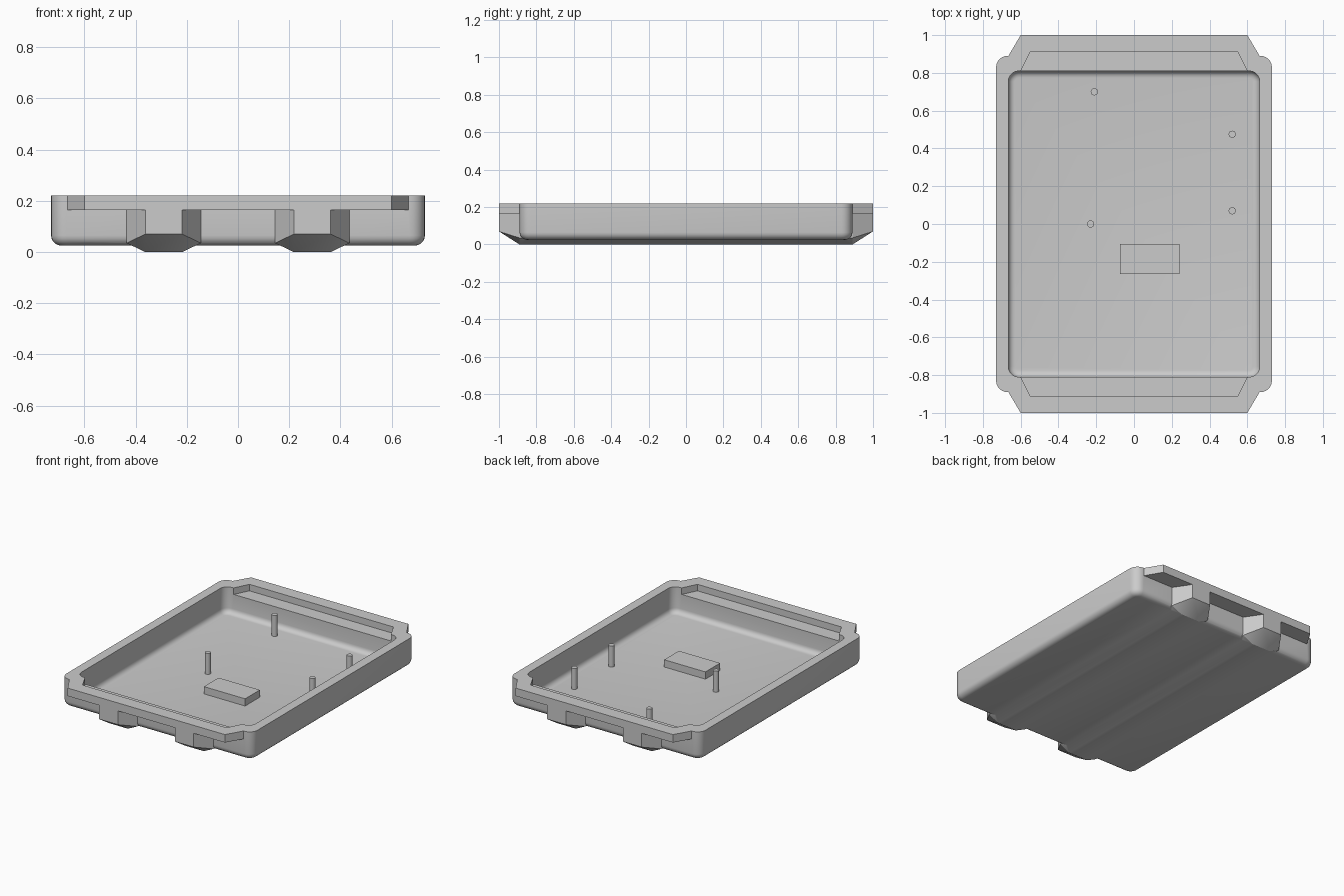
import bpy
import bmesh
from mathutils import Vector

cube = bpy.data.objects.get("Cube")
if cube:
    bpy.data.objects.remove(cube, do_unlink=True)

grey = bpy.data.materials.new("plain grey")
grey.use_nodes = True
grey.diffuse_color = (0.6, 0.6, 0.6, 1)
grey.node_tree.nodes["Principled BSDF"].inputs["Base Color"].default_value = (0.6, 0.6, 0.6, 1)


def finish(name, bm):
    bmesh.ops.recalc_face_normals(bm, faces=bm.faces)
    mesh = bpy.data.meshes.new(name)
    bm.to_mesh(mesh)
    bm.free()
    mesh.materials.append(grey)
    obj = bpy.data.objects.new(name, mesh)
    bpy.context.collection.objects.link(obj)
    return obj


def box(bm, low, high):
    low, high = Vector(low), Vector(high)
    made = bmesh.ops.create_cube(bm, size=1)
    for v in made["verts"]:
        v.co = (low + high) / 2 + v.co * (high - low)


def tub(name, half_x, half_y, bottom, top, corner, fillet):
    """Box with rounded upright corners and a rounded bottom rim."""
    bm = bmesh.new()
    box(bm, (-half_x, -half_y, bottom), (half_x, half_y, top))
    upright = [e for e in bm.edges if abs(e.verts[0].co.z - e.verts[1].co.z) > 0.01]
    bmesh.ops.bevel(bm, geom=upright, offset=corner, segments=6, profile=0.5, affect='EDGES')
    rim = [e for e in bm.edges if all(abs(v.co.z - bottom) < 1e-5 for v in e.verts)]
    bmesh.ops.bevel(bm, geom=rim, offset=fillet, segments=5, profile=0.5, affect='EDGES')
    return finish(name, bm)


def hull(name, points):
    bm = bmesh.new()
    for p in points:
        bm.verts.new(p)
    bmesh.ops.convex_hull(bm, input=bm.verts)
    bmesh.ops.dissolve_limit(bm, angle_limit=0.001, verts=bm.verts, edges=bm.edges)
    return finish(name, bm)


def combine(target, tool, operation):
    mod = target.modifiers.new(operation, 'BOOLEAN')
    mod.object, mod.operation, mod.solver = tool, operation, 'EXACT'
    bpy.context.view_layer.objects.active = target
    bpy.ops.object.modifier_apply(modifier=mod.name)
    bpy.data.objects.remove(tool, do_unlink=True)


# Rounded tray body
tray = tub("tray_body", 0.73, 0.89, 0.025, 0.22, 0.06, 0.04)

# Tapered lips at the front and back
for s in (-1, 1):
    lip = hull("lip", [(x * w, s * y, z) for x in (-1, 1) for z in (0.165, 0.22)
                       for w, y in ((0.665, 0.89), (0.6, 1.0), (0.665, 0.8))])
    combine(tray, lip, 'UNION')

# Runners under the floor that rise at both ends to carry the lips
for cx in (-0.29, 0.29):
    section = ((0.072, 0.89, 0), (0.145, 0.89, 0.035), (0.145, 0.89, 0.19),
               (0.072, 1.0, 0.07), (0.072, 1.0, 0.19))
    runner = hull("runner", [(cx + a * x, b * y, z) for a in (-1, 1) for b in (-1, 1)
                             for x, y, z in section])
    combine(tray, runner, 'UNION')

# Hollow inside
combine(tray, tub("hollow", 0.665, 0.81, 0.04, 0.4, 0.055, 0.035), 'DIFFERENCE')

# Sunken ledges behind the lips
for s in (-1, 1):
    ledge = hull("ledge", [(x * w, s * y, z) for x in (-1, 1) for z in (0.175, 0.4)
                           for w, y in ((0.6, 0.81), (0.55, 0.91), (0.6, 0.7))])
    combine(tray, ledge, 'DIFFERENCE')

# Mounting pegs
for i, (x, y) in enumerate(((-0.21, 0.7), (0.52, 0.475), (0.52, 0.07), (-0.23, 0))):
    bm = bmesh.new()
    bmesh.ops.create_cone(bm, cap_ends=True, segments=24, radius1=0.019, radius2=0.019, depth=0.15)
    bmesh.ops.translate(bm, verts=bm.verts, vec=(x, y, 0.11))
    finish(f"mounting_peg_{i + 1}", bm)

# Raised block on the floor
bm = bmesh.new()
box(bm, (-0.075, -0.265, 0.035), (0.24, -0.105, 0.09))
finish("floor_block", bm)

# Smooth curved faces, keep edges sharp
bpy.ops.object.select_all(action='DESELECT')
for obj in bpy.data.objects:
    if obj.type == 'MESH' and grey.name in obj.data.materials:
        obj.select_set(True)
        bpy.context.view_layer.objects.active = obj
bpy.ops.object.shade_smooth_by_angle(angle=0.45)
